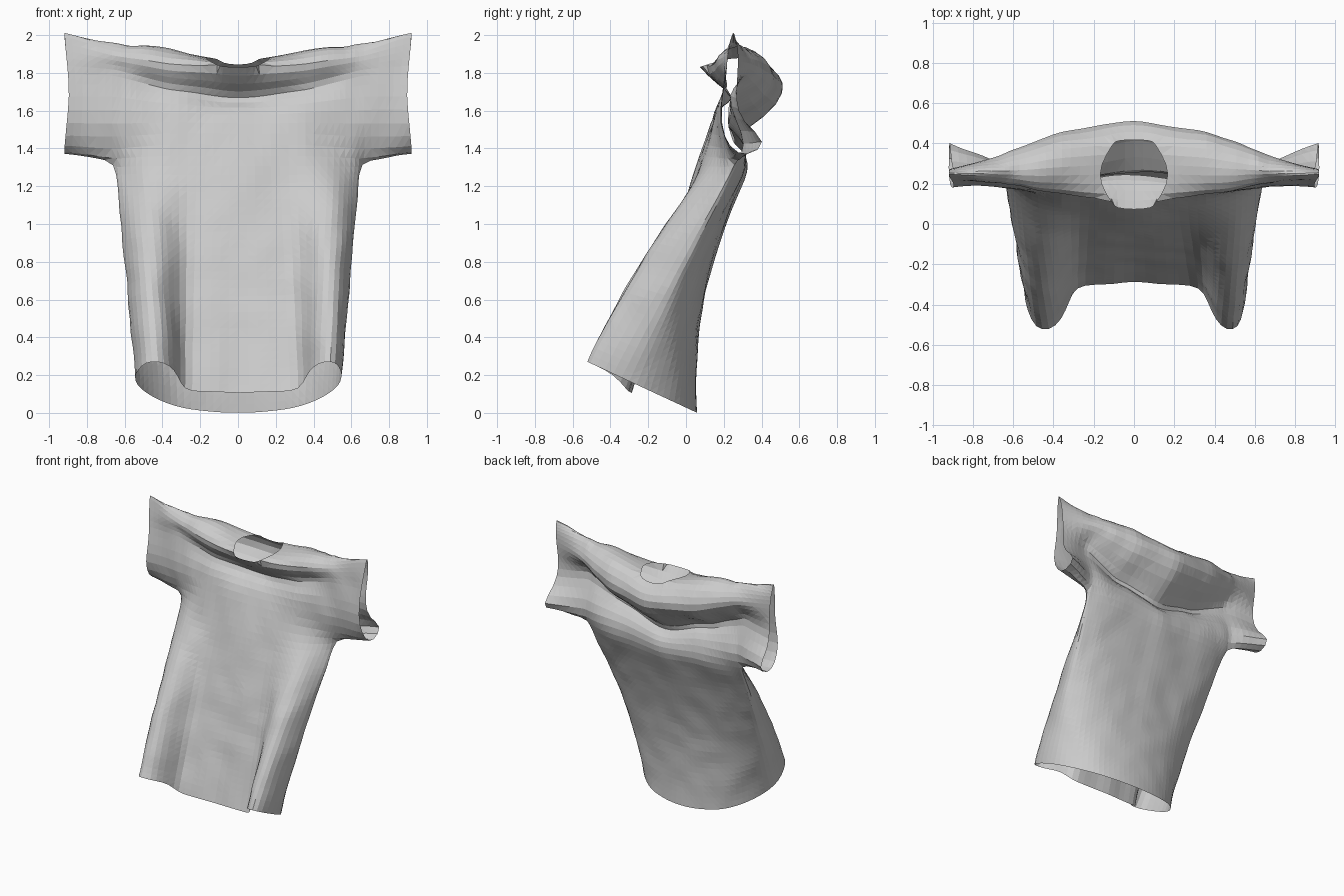
import bpy
import bmesh
import random
from math import pi, sin

random.seed(4)

old_cube = bpy.data.objects.get("Cube")
if old_cube:
    bpy.data.objects.remove(old_cube, do_unlink=True)

# Column positions from the middle out to the armpit, then along the sleeve
BODY_X = [0, .09, .17, .27, .36, .44, .51, .57, .62, .66]
SLEEVE_X = [.75, .84, .92]
ALL_X = BODY_X + SLEEVE_X
ARMPIT = len(BODY_X) - 1
TIP = len(ALL_X) - 1

# Hem outline (x, y) for the folded front and the rounded back
HEM_FRONT = [(0, -.28), (.1, -.3), (.2, -.3), (.29, -.31), (.32, -.38),
             (.36, -.48), (.42, -.53), (.49, -.52), (.53, -.43), (.55, -.34)]
HEM_BACK = [(0, .06), (.09, .055), (.17, .04), (.25, .02), (.32, -.01),
            (.39, -.06), (.45, -.12), (.5, -.19), (.535, -.26), (.55, -.34)]

# Shoulder sections (y, z), from the front of the chest over the top to the back
MIDDLE = [(.05, 1.3), (.09, 1.42), (.13, 1.54), (.18, 1.62), (.28, 1.66), (.16, 1.74),
          (.07, 1.83), (.2, 1.84), (.3, 1.84), (.42, 1.84), (.5, 1.79), (.53, 1.7),
          (.43, 1.57), (.23, 1.44), (.28, 1.41), (.32, 1.36), (.33, 1.28)]
CHEST = [(.08, 1.3), (.11, 1.42), (.145, 1.54), (.165, 1.64), (.235, 1.71), (.17, 1.77),
         (.125, 1.85), (.2, 1.91), (.28, 1.93), (.38, 1.92), (.45, 1.84), (.48, 1.73),
         (.37, 1.63), (.18, 1.54), (.26, 1.49), (.31, 1.41), (.32, 1.3)]
SHOULDER = [(.26, 1.3), (.22, 1.39), (.18, 1.53), (.19, 1.68), (.21, 1.8), (.205, 1.84),
            (.2, 1.89), (.23, 1.94), (.26, 1.96), (.3, 1.94), (.34, 1.88), (.355, 1.82),
            (.29, 1.76), (.215, 1.69), (.26, 1.57), (.32, 1.42), (.26, 1.3)]
CUFF = [(.32, 1.35), (.23, 1.4), (.17, 1.53), (.19, 1.68), (.21, 1.8), (.22, 1.88),
        (.235, 1.96), (.25, 2.03), (.26, 1.99), (.27, 1.95), (.275, 1.9), (.275, 1.83),
        (.27, 1.76), (.265, 1.66), (.29, 1.54), (.45, 1.43), (.32, 1.35)]
LAST = len(MIDDLE) - 1
LIP, NAPE = 6, 9
NECK = 2


def lerp(a, b, t):
    return a + (b - a) * t


def blend(a, b, t):
    return tuple(lerp(p, q, t) for p, q in zip(a, b))


def shoulder_point(i, j):
    """Point j of the section at signed column i."""
    n = abs(i)
    x = ALL_X[n]
    if n <= 4:
        t = x / ALL_X[4]
        y, z = blend(MIDDLE[j], CHEST[j], t * t * (3 - 2 * t))
    elif n <= ARMPIT:
        t = (x - ALL_X[4]) / (ALL_X[ARMPIT] - ALL_X[4])
        y, z = blend(CHEST[j], SHOULDER[j], t * t if j in (0, LAST) else t)
    else:
        t = (x - ALL_X[ARMPIT]) / (ALL_X[TIP] - ALL_X[ARMPIT])
        y, z = blend(SHOULDER[j], CUFF[j], t)
        # the cuff opening curves inward at mid height
        x -= .03 * t * (1 - min(1, abs(z - 1.7) / .3))
    if n == NECK and j in (LIP, NAPE):
        x *= .6
    return (x if i >= 0 else -x, y, z)


def torso_point(i, t, back):
    """Point at height fraction t on the front or back panel."""
    n = abs(i)
    x, y = (HEM_BACK if back else HEM_FRONT)[n]
    z = (.06 - y) * .465
    if not back:
        if n < 4:
            z -= .055
        # the left pleat is narrower than the right one
        if i > 0:
            x += .045 * sin(pi * n / ARMPIT)
    top = shoulder_point(n, LAST if back else 0)
    x, y, z = blend((x, y, z), top, t)
    if back:
        y -= .36 * t * (1 - t) * (1 - (n / ARMPIT) ** 2)
    elif n > 3:
        # the side pleats stay full on the way up
        y -= .2 * t * (1 - t) * sin(pi * (n - 3) / (ARMPIT - 3))
    return (x if i >= 0 else -x, y, z)


def add_grid(bm, rows, skip=lambda r, c: False):
    """Fill a grid of points with quads."""
    grid = [[bm.verts.new(p) for p in row] for row in rows]
    for r in range(len(grid) - 1):
        for c in range(len(grid[r]) - 1):
            if not skip(r, c):
                bm.faces.new((grid[r][c], grid[r][c + 1],
                              grid[r + 1][c + 1], grid[r + 1][c]))


bm = bmesh.new()

# Torso front and back panels
ROWS = 14
body_cols = range(-ARMPIT, ARMPIT + 1)
for back in (False, True):
    add_grid(bm, [[torso_point(i, r / ROWS, back) for i in body_cols]
                  for r in range(ROWS + 1)])

# Shoulders and sleeves, leaving the neck opening free
all_cols = range(-TIP, TIP + 1)
add_grid(bm, [[shoulder_point(i, j) for i in all_cols] for j in range(LAST + 1)],
         lambda r, c: LIP <= r < NAPE and TIP - NECK <= c < TIP + NECK)

# Sew the panels together and crumple the cloth a little
bmesh.ops.remove_doubles(bm, verts=bm.verts, dist=.0005)
loose = [v for v in bm.verts if not v.link_faces]
bmesh.ops.delete(bm, geom=loose, context='VERTS')
bmesh.ops.recalc_face_normals(bm, faces=bm.faces)
for v in bm.verts:
    if not v.is_boundary:
        amount = .013 if v.co.z > 1.3 else .008
        v.co += v.normal * random.uniform(-amount, amount)

mesh = bpy.data.meshes.new("shirt")
bm.to_mesh(mesh)
bm.free()
shirt = bpy.data.objects.new("shirt", mesh)
bpy.context.collection.objects.link(shirt)

# Pale grey cloth
cloth = bpy.data.materials.new("pale grey cloth")
cloth.use_nodes = True
colour = (.6, .6, .6, 1)
cloth.diffuse_color = colour
cloth.node_tree.nodes["Principled BSDF"].inputs["Base Color"].default_value = colour
mesh.materials.append(cloth)

# Finer flat facets
fine = shirt.modifiers.new("finer cloth", 'SUBSURF')
fine.levels = fine.render_levels = 1
shirt.modifiers.new("facets", 'TRIANGULATE')
